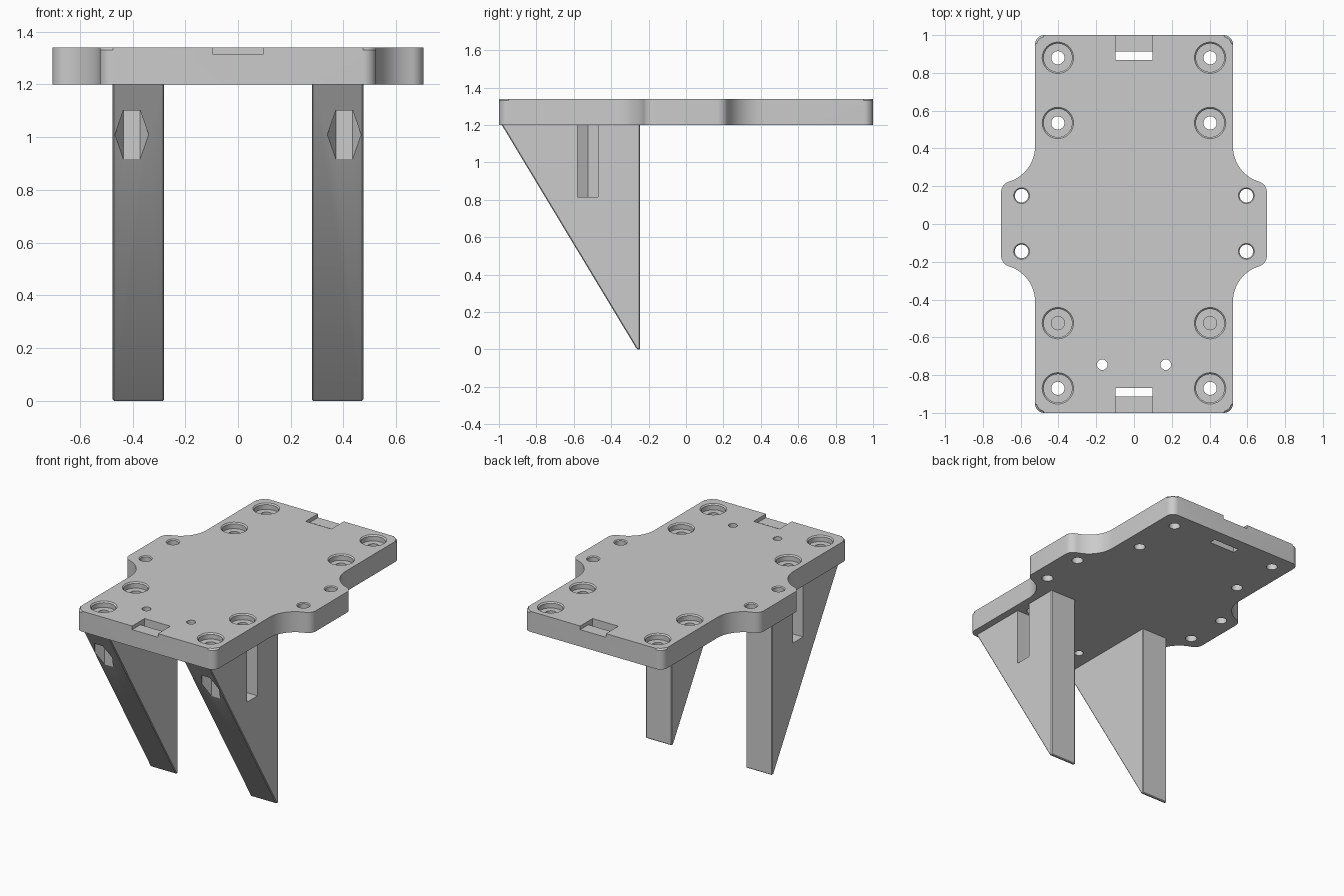
import bpy, bmesh
from math import sin, cos, radians, tau

cube = bpy.data.objects.get("Cube")
if cube:
    bpy.data.objects.remove(cube, do_unlink=True)

# Single plain grey material
grey = bpy.data.materials.new("plain grey")
grey.use_nodes = True
COLOUR = (0.6, 0.6, 0.6, 1)
grey.diffuse_color = COLOUR
grey.node_tree.nodes["Principled BSDF"].inputs["Base Color"].default_value = COLOUR

BOTTOM, TOP = 1.2, 1.34


def make_object(name, bm):
    bmesh.ops.recalc_face_normals(bm, faces=bm.faces)
    mesh = bpy.data.meshes.new(name)
    bm.to_mesh(mesh)
    bm.free()
    mesh.materials.append(grey)
    obj = bpy.data.objects.new(name, mesh)
    bpy.context.collection.objects.link(obj)
    return obj


def prism(bm, points, low, high, axis="z"):
    """Extrude a closed outline along z, or a y-z outline along x."""
    def place(p, t):
        return (p[0], p[1], t) if axis == "z" else (t, p[0], p[1])
    a = [bm.verts.new(place(p, low)) for p in points]
    b = [bm.verts.new(place(p, high)) for p in points]
    bm.faces.new(a[::-1])
    bm.faces.new(b)
    for i in range(len(a)):
        j = (i + 1) % len(a)
        bm.faces.new((a[i], a[j], b[j], b[i]))


def lathe(bm, x, y, profile, sides=40):
    """Closed turned solid from (radius, height) pairs."""
    rings = [[bm.verts.new((x + r * cos(tau * k / sides), y + r * sin(tau * k / sides), z))
              for k in range(sides)] for r, z in profile]
    bm.faces.new(rings[0][::-1])
    bm.faces.new(rings[-1])
    for lo, hi in zip(rings, rings[1:]):
        for k in range(sides):
            m = (k + 1) % sides
            bm.faces.new((lo[k], lo[m], hi[m], hi[k]))


def arc(cx, cy, r, start, end, steps):
    angles = [radians(start + (end - start) * i / steps) for i in range(steps + 1)]
    return [(cx + r * cos(a), cy + r * sin(a)) for a in angles]


def cut(obj, cutter):
    mod = obj.modifiers.new("cut", "BOOLEAN")
    mod.operation = "DIFFERENCE"
    mod.solver = "EXACT"
    mod.object = cutter
    cutter.hide_render = True


def finish(obj):
    bpy.ops.object.select_all(action="DESELECT")
    obj.select_set(True)
    bpy.context.view_layer.objects.active = obj
    bpy.ops.object.convert(target="MESH")
    bpy.ops.object.shade_smooth_by_angle(angle=radians(30))


# Plate: quarter outline mirrored into the full shape, top rim chamfered
quarter = (arc(0.644, 0.167, 0.06, 0, 73, 8)[:-1]
           + arc(0.718, 0.41, 0.194, 253, 180, 14)
           + arc(0.474, 0.95, 0.05, 0, 90, 8))
outline = (quarter + [(-x, y) for x, y in reversed(quarter)]
           + [(-x, -y) for x, y in quarter]
           + [(x, -y) for x, y in reversed(quarter)])
bm = bmesh.new()
prism(bm, outline, BOTTOM, TOP)
rim = [e for e in bm.edges if all(v.co.z > TOP - 0.01 for v in e.verts)]
bmesh.ops.bevel(bm, geom=rim, offset=0.01, segments=1, affect="EDGES")
plate = make_object("mounting_plate", bm)

# Screw holes: counterbored, chamfered and plain
counterbore = [(0.035, 1.1), (0.035, 1.3), (0.075, 1.3), (0.075, 1.332), (0.093, 1.35)]
chamfered = [(0.036, 1.1), (0.036, 1.334), (0.052, 1.35)]
plain = [(0.028, 1.1), (0.028, 1.4)]
SCREW_X, FRONT_Y, INNER_Y = 0.403, -0.87, -0.525
bm = bmesh.new()
for side in (-1, 1):
    for y in (FRONT_Y, INNER_Y, 0.535, 0.88):
        lathe(bm, side * SCREW_X, y, counterbore)
    for y in (-0.145, 0.15):
        lathe(bm, side * 0.595, y, chamfered)
    lathe(bm, side * 0.168, -0.745, plain)
holes = make_object("hole_cutter", bm)

# End notches: shallow recess running into a through slot
notch = [(0.867, 1.1), (0.912, 1.1), (0.912, 1.315), (1.1, 1.315), (1.1, 1.4), (0.867, 1.4)]
bm = bmesh.new()
for end in (-1, 1):
    prism(bm, [(end * y, z) for y, z in notch], -0.097, 0.097, "x")
notches = make_object("notch_cutter", bm)

# Leg: tapered wedge with softened edges, mirrored to the other side
bm = bmesh.new()
prism(bm, [(-0.985, BOTTOM), (-0.262, 0), (-0.245, 0), (-0.245, BOTTOM)], 0.28, 0.476, "x")
soft = [e for e in bm.edges if any(v.co.z < 1 for v in e.verts)]
bmesh.ops.bevel(bm, geom=soft, offset=0.005, segments=1, affect="EDGES")
legs = make_object("support_legs", bm)

# Nut pockets: a hexagon from below and a side-entry hexagon slot
bm = bmesh.new()
R, FLAT = 0.064, 0.0555
prism(bm, arc(SCREW_X, FRONT_Y, R, 0, 300, 5), 0.85, 1.14)
slot = [(SCREW_X - R, INNER_Y), (SCREW_X - R / 2, INNER_Y - FLAT), (0.55, INNER_Y - FLAT),
        (0.55, INNER_Y + FLAT), (SCREW_X - R / 2, INNER_Y + FLAT)]
prism(bm, slot, 0.815, 1.25)
pockets = make_object("nut_pocket_cutter", bm)

cut(plate, holes)
cut(plate, notches)
cut(legs, pockets)
cut(legs, holes)
legs.modifiers.new("mirror", "MIRROR").use_mirror_merge = False

finish(plate)
finish(legs)
for cutter in (holes, notches, pockets):
    bpy.data.objects.remove(cutter, do_unlink=True)
